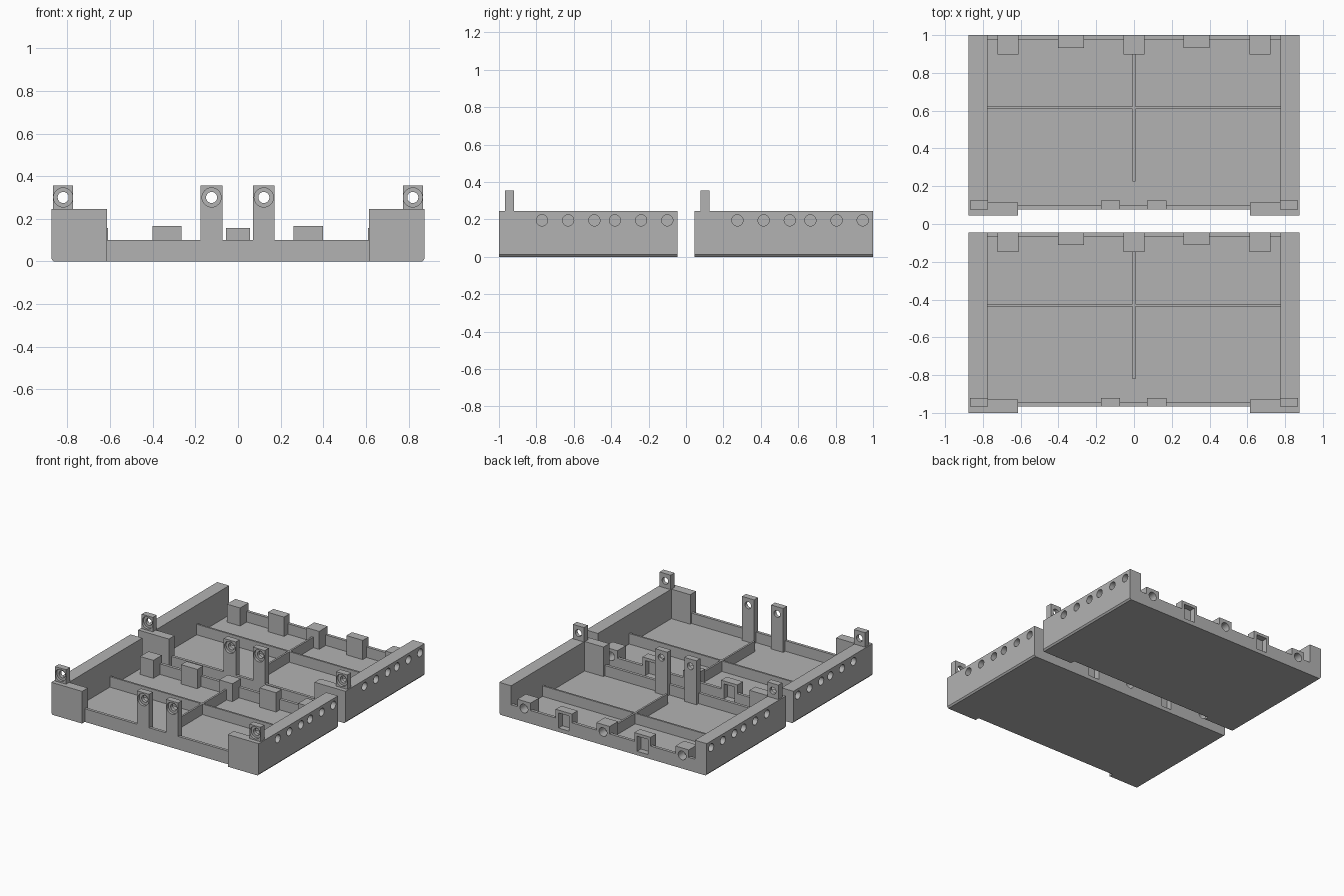
import bpy, bmesh, math
from mathutils import Matrix, Vector

if "Cube" in bpy.data.objects:
    bpy.data.objects.remove(bpy.data.objects["Cube"])

grey = bpy.data.materials.new("plain_grey")
grey.diffuse_color = (0.45, 0.45, 0.45, 1)
grey.use_nodes = True
grey.node_tree.nodes["Principled BSDF"].inputs["Base Color"].default_value = grey.diffuse_color
parts = []

Y_BACK, Y_FRONT = -0.045, -0.967      # outer faces of the front tray's long walls
FLOOR, RIM, SIDE = 0.02, 0.10, 0.245  # heights


def finish(name, bm, part=True):
    bmesh.ops.recalc_face_normals(bm, faces=bm.faces)
    me = bpy.data.meshes.new(name)
    bm.to_mesh(me)
    bm.free()
    ob = bpy.data.objects.new(name, me)
    bpy.context.collection.objects.link(ob)
    if part:
        me.materials.append(grey)
        parts.append(ob)
    return ob


def box(name, x, y, z, part=True):
    bm = bmesh.new()
    bmesh.ops.create_cube(bm, size=1)
    for v in bm.verts:
        v.co = Vector([(r[0] + r[1]) / 2 + c * (r[1] - r[0])
                       for c, r in zip(v.co, (x, y, z))])
    return finish(name, bm, part)


def rod(center, radius, length, axis):
    """Round cutter along X or Y."""
    bm = bmesh.new()
    rot = Matrix.Rotation(math.pi / 2, 4, 'Y' if axis == 'X' else 'X')
    bmesh.ops.create_cone(bm, cap_ends=True, segments=32, radius1=radius,
                          radius2=radius, depth=length,
                          matrix=Matrix.Translation(center) @ rot)
    return finish("cutter", bm, False)


def cut(ob, cutters):
    bpy.context.view_layer.objects.active = ob
    for c in cutters:
        m = ob.modifiers.new("cut", 'BOOLEAN')
        m.operation, m.solver, m.object = 'DIFFERENCE', 'EXACT', c
        bpy.ops.object.modifier_apply(modifier=m.name)


def discard(cutters):
    for c in cutters:
        bpy.data.objects.remove(c)


# Floor, long walls and thin dividers
box("floor", (-0.776, 0.776), (Y_FRONT, Y_BACK), (0, FLOOR))
box("front_wall", (-0.62, 0.62), (Y_FRONT, -0.945), (FLOOR, RIM))
back_wall = box("back_wall", (-0.776, 0.776), (-0.068, Y_BACK), (FLOOR, RIM))
box("long_divider", (-0.776, 0.776), (-0.437, -0.423), (FLOOR, RIM))
box("cross_divider", (-0.007, 0.007), (-0.82, -0.14), (FLOOR, RIM))

# Thick side walls with a chamfered lower edge and a row of blind holes
for s, side in ((-1, "left"), (1, "right")):
    bm = bmesh.new()
    profile = [(0.775, 0), (0.865, 0), (0.875, 0.012), (0.875, SIDE), (0.775, SIDE)]
    face = bm.faces.new([bm.verts.new((s * x, -1, z)) for x, z in profile])
    ext = bmesh.ops.extrude_face_region(bm, geom=[face])
    bmesh.ops.translate(bm, vec=(0, 0.955, 0),
                        verts=[v for v in ext["geom"] if isinstance(v, bmesh.types.BMVert)])
    wall = finish(side + "_wall", bm)
    holes = [rod((s * 0.875, y, 0.195), 0.03, 0.12, 'X')
             for y in (-0.77, -0.63, -0.49, -0.38, -0.24, -0.10)]
    cut(wall, holes)
    discard(holes)
    # Front corner block
    box(side + "_corner_block", (min(s * 0.615, s * 0.775), max(s * 0.615, s * 0.775)),
        (-1, -0.93), (0, SIDE))

# Back posts with round sockets
for x in (-0.667, 0, 0.667):
    post = box("socket_post", (x - 0.056, x + 0.056), (-0.147, Y_BACK), (FLOOR, 0.157))
    hole = rod((x, Y_BACK, 0.10), 0.033, 0.14, 'Y')
    cut(post, [hole])
    cut(back_wall, [hole])
    discard([hole])

# Back latch housings with rectangular pockets
for x in (-0.333, 0.33):
    latch = box("latch_housing", (x - 0.069, x + 0.069), (-0.112, Y_BACK), (FLOOR, 0.167))
    pocket = box("cutter", (x - 0.045, x + 0.045), (-0.09, 0), (0.03, 0.145), False)
    cut(latch, [pocket])
    cut(back_wall, [pocket])
    discard([pocket])

# Upright front tabs with counterbored screw holes
for x, half, z0 in ((-0.82, 0.047, SIDE), (-0.124, 0.051, FLOOR),
                    (0.121, 0.051, FLOOR), (0.82, 0.047, SIDE)):
    tab = box("screw_tab", (x - half, x + half), (Y_FRONT, -0.92), (z0, 0.355))
    holes = [rod((x, -0.94, 0.30), 0.026, 0.2, 'Y'),
             rod((x, Y_FRONT, 0.30), 0.045, 0.04, 'Y')]
    cut(tab, holes)
    discard(holes)

# Smooth the round holes only, then repeat the whole tray behind the first
for ob in parts:
    ob.select_set(True)
bpy.context.view_layer.objects.active = parts[0]
bpy.ops.object.shade_smooth_by_angle(angle=math.radians(30))
for ob in parts:
    twin = ob.copy()
    twin.name = "rear_tray_" + ob.name
    twin.location.y += 1.045
    bpy.context.collection.objects.link(twin)
    ob.name = "front_tray_" + ob.name
